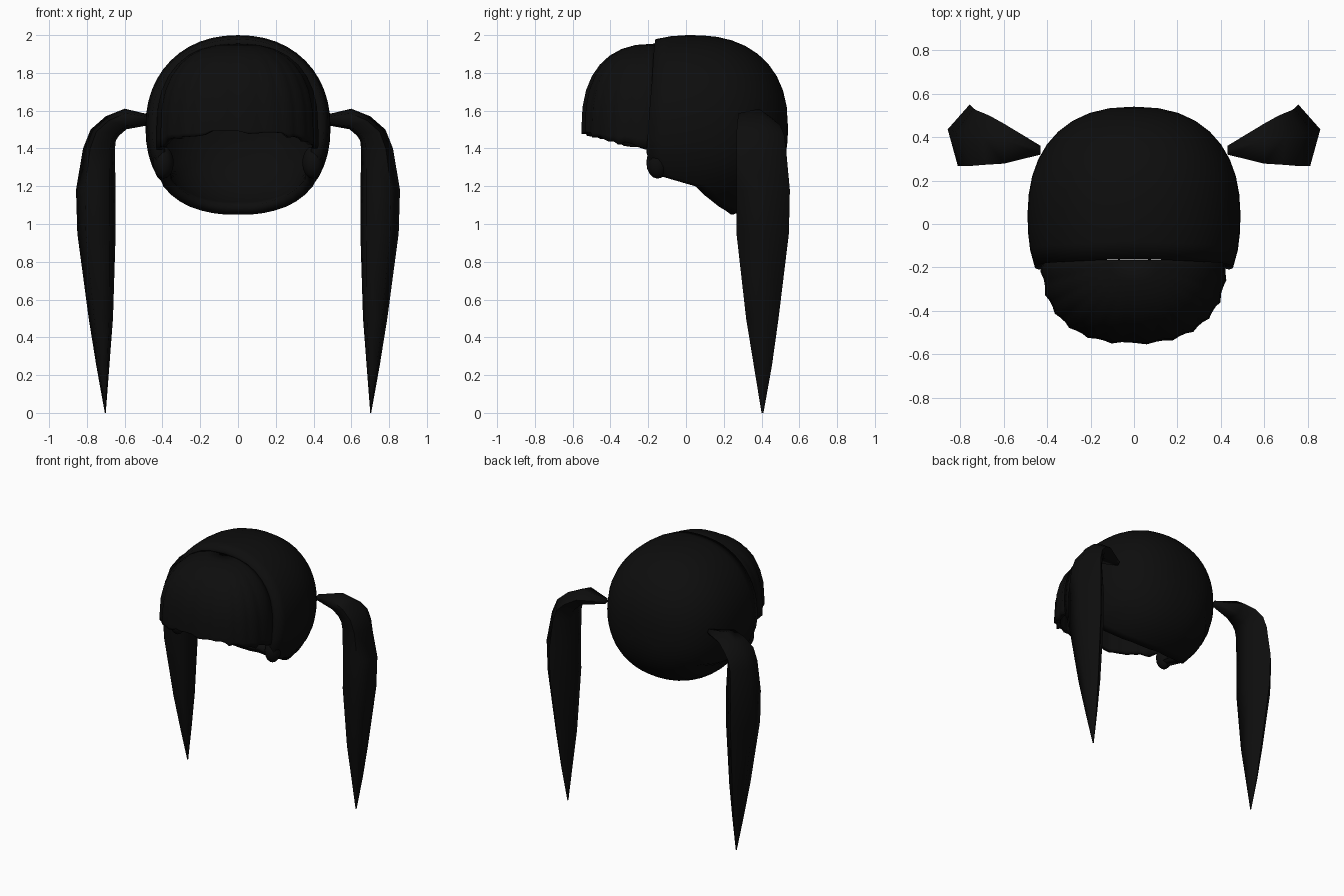
import bpy, bmesh, math, random
from mathutils import Vector

random.seed(4)
if "Cube" in bpy.data.objects:
    bpy.data.objects.remove(bpy.data.objects["Cube"])

black = bpy.data.materials.new("black hair")
black.use_nodes = True
color = (0.004, 0.004, 0.004, 1)
black.diffuse_color = color
black.node_tree.nodes["Principled BSDF"].inputs["Base Color"].default_value = color


def finish(name, bm, centre=None, thickness=0, angle=50):
    """Turn a bmesh into a smooth hair object, optionally a shell."""
    bmesh.ops.remove_doubles(bm, verts=bm.verts, dist=0.0005)
    bm.normal_update()
    if centre is None:
        bmesh.ops.recalc_face_normals(bm, faces=bm.faces)
    else:
        flip = [f for f in bm.faces
                if f.normal.dot(f.calc_center_median() - Vector(centre)) < 0]
        bmesh.ops.reverse_faces(bm, faces=flip)
    mesh = bpy.data.meshes.new(name)
    bm.to_mesh(mesh)
    bm.free()
    mesh.materials.append(black)
    obj = bpy.data.objects.new(name, mesh)
    bpy.context.collection.objects.link(obj)
    if thickness:
        shell = obj.modifiers.new("hair thickness", "SOLIDIFY")
        shell.thickness = thickness
        shell.offset = -1
    bpy.ops.object.select_all(action="DESELECT")
    obj.select_set(True)
    bpy.context.view_layer.objects.active = obj
    bpy.ops.object.shade_smooth_by_angle(angle=math.radians(angle))
    return obj


def skin(bm, rows, closed):
    """Join rows of points with faces."""
    rows = [[bm.verts.new(p) for p in row] for row in rows]
    for a, b in zip(rows, rows[1:]):
        count = len(a)
        for i in range(count if closed else count - 1):
            j = (i + 1) % count
            bm.faces.new((a[i], a[j], b[j], b[i]))
    return rows


def power(value, exponent):
    return math.copysign(abs(value) ** exponent, value)


def interpolate(table, x):
    for (x0, y0), (x1, y1) in zip(table, table[1:]):
        if x <= x1:
            return y0 + (y1 - y0) * (x - x0) / (x1 - x0)
    return table[-1][1]


# Cap: rounded shell swept from the back of the head to its front edge
P = 2.35
FRONT_EDGE = [(0, -.16), (60, -.18), (105, -.21), (120, -.17), (126, .04),
              (144, .15), (160, .22), (180, .25)]
SEGMENTS, RINGS = 48, 12


def cap_point(degrees, step):
    a = math.radians(degrees)
    edge = interpolate(FRONT_EDGE, min(degrees, 360 - degrees))
    c = math.cos(step / RINGS * math.acos((edge - .03) / .51))
    rho = max(0, 1 - abs(c) ** P) ** (1 / P)
    return (.49 * rho * power(math.sin(a), .92), .03 + .51 * c,
            1.51 + .49 * rho * power(math.cos(a), .92))


bm = bmesh.new()
skin(bm, [[cap_point(360 * i / SEGMENTS, k) for i in range(SEGMENTS)]
          for k in range(RINGS + 1)], True)
finish("hair_cap", bm, (0, .1, 1.5), .055)

# Fringe: half dome in front of the cap with ridged locks and a ragged hem
LOCKS, ROWS = 36, 10
Q = 2.45
rows = []
hem = [random.uniform(-.012, .012) for _ in range(LOCKS + 1)]
ridge = [(.012 if i % 3 == 1 else -.008) * random.uniform(.5, 1)
         for i in range(LOCKS + 1)]
for k in range(ROWS + 1):
    row = []
    for i in range(LOCKS + 1):
        a = math.pi * (i / LOCKS - .5)
        t = min(k / (ROWS - 2), 1) * math.pi / 2
        rho, height = math.sin(t) ** (2 / Q), max(0, math.cos(t)) ** (2 / Q)
        spread = rho * (1 + ridge[i] * 1.6 * rho)
        z = 1.5 + .455 * height
        if k > ROWS - 2:
            low = 1.4 + .085 * max(0, math.cos(a)) ** 1.2 + hem[i]
            z += (low - 1.5) * (k - ROWS + 2) / 2
        row.append((.425 * spread * power(math.sin(a), 2 / Q),
                    -.165 - .385 * spread * abs(math.cos(a)) ** (2 / Q), z))
    rows.append(row)
bm = bmesh.new()
skin(bm, rows, False)
finish("fringe", bm, (0, -.16, 1.45), .03)

# Pigtails: five-sided tapering tubes, (outer x, z, inner x, z, front y, back y)
STATIONS = [
    (.43, 1.57, .43, 1.53, .32, .36),
    (.60, 1.61, .59, 1.50, .28, .46),
    (.70, 1.57, .63, 1.465, .275, .50),
    (.78, 1.50, .645, 1.44, .27, .52),
    (.82, 1.40, .65, 1.39, .27, .53),
    (.857, 1.18, .645, 1.18, .27, .55),
    (.85, .95, .645, .95, .27, .545),
    (.79, .50, .66, .50, .32, .49),
    (.75, .25, .68, .25, .36, .455),
    (.705, 0, .70, 0, .40, .41),
]
for side, label in ((1, "left"), (-1, "right")):
    rows = []
    for ox, oz, ix, iz, front, back in STATIONS:
        row = []
        for n in range(5):
            a = math.radians(15 + 72 * n)
            u = .5 + math.cos(a) / 1.92
            v = (math.sin(a) + .82) / 1.82
            row.append((side * (ix + (ox - ix) * u), front + (back - front) * v,
                        iz + (oz - iz) * u))
        rows.append(row)
    bm = bmesh.new()
    rings = skin(bm, rows, True)
    bm.faces.new(rings[0])
    bm.faces.new(rings[-1])
    finish(label + "_pigtail", bm, angle=80)

    # Side lock: small curl filling the lower front corner of the cap
    bm = bmesh.new()
    bmesh.ops.create_uvsphere(bm, u_segments=12, v_segments=8, radius=1)
    for v in bm.verts:
        v.co = (side * (.395 + .055 * v.co.x), -.15 + .06 * v.co.y, 1.325 + .085 * v.co.z)
    finish(label + "_side_lock", bm)
